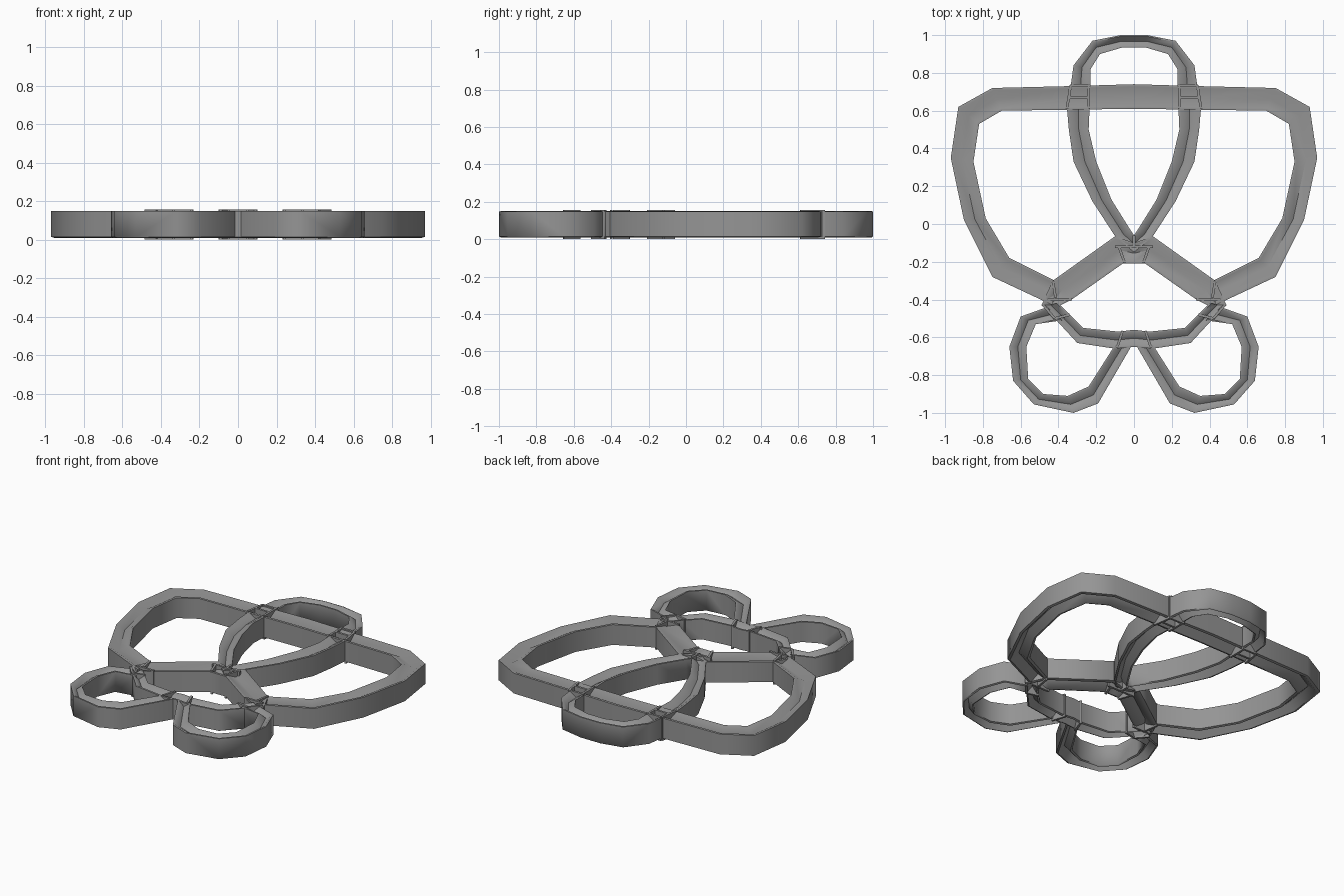
import bpy, bmesh
from mathutils import Vector

if "Cube" in bpy.data.objects:
    bpy.data.objects.remove(bpy.data.objects["Cube"])

# Strand cross-section: (0 = outer edge .. 1 = inner edge, height), grooved above and below
PROFILE = [(0, .015), (0, .148), (.1, .15), (.5, .122), (.9, .15), (1, .148),
           (1, .015), (.88, .01), (.5, .055), (.12, .01)]

grey = bpy.data.materials.new("dark_grey")
grey.diffuse_color = (.3, .3, .3, 1)
grey.use_nodes = True
grey.node_tree.nodes["Principled BSDF"].inputs["Base Color"].default_value = grey.diffuse_color


def finish(name, bm):
    bmesh.ops.recalc_face_normals(bm, faces=bm.faces)
    me = bpy.data.meshes.new(name)
    bm.to_mesh(me)
    bm.free()
    me.materials.append(grey)
    ob = bpy.data.objects.new(name, me)
    bpy.context.collection.objects.link(ob)
    bpy.context.view_layer.objects.active = ob
    ob.select_set(True)
    bpy.ops.object.shade_smooth_by_angle(angle=1.05)
    ob.select_set(False)
    return ob


def loft(bm, pairs):
    rings = []
    for ox, oy, ix, iy in pairs:
        rings.append([bm.verts.new((ox + (ix - ox) * t, oy + (iy - oy) * t, z))
                      for t, z in PROFILE])
    n = len(PROFILE)
    for a, b in zip(rings, rings[1:]):
        for i in range(n):
            j = (i + 1) % n
            bm.faces.new((a[i], a[j], b[j], b[i]))
    bm.faces.new(rings[0])
    bm.faces.new(rings[-1])


def flip(pairs):
    return [(-a, b, -c, d) for a, b, c, d in pairs]


def strand(name, pairs, span=True):
    """span: one strand running across the centre line; else two mirrored strands."""
    bm = bmesh.new()
    if span:
        half = pairs[1:] if pairs[0][0] == 0 else pairs
        loft(bm, flip(half)[::-1] + pairs)
    else:
        loft(bm, pairs)
        loft(bm, flip(pairs))
    return finish(name, bm)


# Strands as (outer x, outer y, inner x, inner y), left half
strand("top_loop", [
    (-.07, 1.0, -.06, .935), (-.22, .97, -.18, .90), (-.32, .84, -.23, .82),
    (-.335, .73, -.23, .735)])
strand("side_loops_and_crossbar", [
    (0, .74, 0, .61), (-.34, .73, -.34, .605), (-.75, .72, -.70, .60),
    (-.93, .62, -.82, .53), (-.97, .35, -.85, .33), (-.90, .02, -.785, .03),
    (-.75, -.28, -.66, -.18), (-.43, -.43, -.42, -.30)])
strand("centre_petal", [
    (0, -.15, 0, -.06), (-.09, -.08, -.02, -.03), (-.22, .12, -.12, .13),
    (-.32, .33, -.20, .33), (-.345, .50, -.24, .50), (-.355, .615, -.235, .615)])
strand("diagonal_arms", [
    (0, -.10, 0, -.21), (-.10, -.065, -.06, -.21),
    (-.43, -.30, -.33, -.40), (-.49, -.43, -.39, -.43)])
strand("lower_arc", [
    (0, -.65, 0, -.56), (-.10, -.66, -.08, -.57), (-.30, -.63, -.27, -.55),
    (-.42, -.50, -.36, -.46), (-.49, -.43, -.40, -.42)])
strand("foot_loops", [
    (-.46, -.44, -.38, -.51), (-.60, -.49, -.52, -.53), (-.66, -.65, -.57, -.65),
    (-.64, -.83, -.56, -.82), (-.53, -.955, -.48, -.90), (-.32, -1.0, -.35, -.91),
    (-.19, -.95, -.24, -.86), (-.01, -.64, -.10, -.64)],
    span=False)


# Thin raised ridges where the strands cross
RIDGES = [
    (-.355, .61, -.335, .735), (-.24, .61, -.24, .735), (-.35, .67, -.24, .67),
    (-.335, .735, -.23, .735), (-.10, -.12, 0, -.12), (-.05, -.205, -.08, -.12),
    (0, -.06, 0, -.12), (-.43, -.30, -.415, -.39), (-.46, -.40, -.33, -.40),
    (-.48, -.43, -.42, -.50), (-.42, -.50, -.34, -.48), (-.09, -.655, -.06, -.565)]
bm = bmesh.new()
for s in (-1, 1):
    for x0, y0, x1, y1 in RIDGES:
        if x0 == x1 == 0 and s > 0:
            continue
        a, b = Vector((s * x0, y0, 0)), Vector((s * x1, y1, 0))
        side = (b - a).normalized().cross(Vector((0, 0, 1))) * .007
        base = [bm.verts.new(p) for p in (a + side, b + side, b - side, a - side)]
        top = [bm.verts.new(v.co + Vector((0, 0, .157))) for v in base]
        bm.faces.new(base)
        bm.faces.new(top)
        for i in range(4):
            j = (i + 1) % 4
            bm.faces.new((base[i], base[j], top[j], top[i]))
finish("crossing_ridges", bm)
